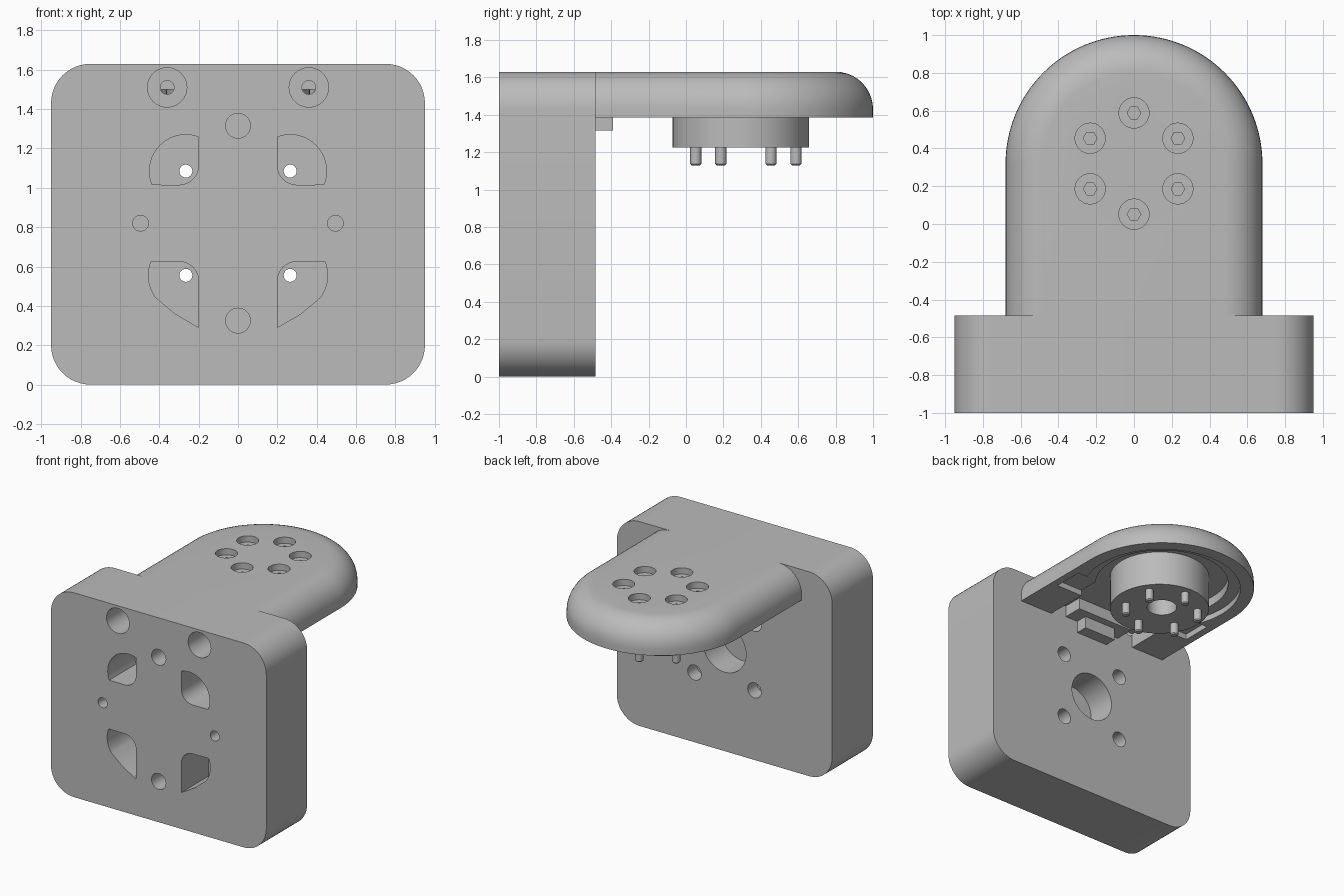
import bpy, bmesh
from math import cos, sin, radians, pi

cube = bpy.data.objects.get("Cube")
if cube:
    bpy.data.objects.remove(cube, do_unlink=True)

grey = bpy.data.materials.new("light_grey")
grey.use_nodes = True
COLOUR = (0.5, 0.5, 0.5, 1)
grey.diffuse_color = COLOUR
grey.node_tree.nodes["Principled BSDF"].inputs["Base Color"].default_value = COLOUR


def arc(cx, cy, r, start, end, n=12):
    """Points along an arc, angles in degrees."""
    steps = [radians(start + (end - start) * i / n) for i in range(n + 1)]
    return [(cx + r * cos(a), cy + r * sin(a)) for a in steps]


def disc(cx, cy, r, n=40):
    return arc(cx, cy, r, 0, 360, n)[:-1]


def box(x0, x1, y0, y1):
    return [(x0, y0), (x1, y0), (x1, y1), (x0, y1)]


def mirror(profile):
    return [(-u, v) for u, v in profile]


def prism(name, profile, axis, a, b, fillet=0):
    """Extrude a profile along y (profile in x, z) or z (profile in x, y)."""
    bm = bmesh.new()
    place = (lambda u, v, t: (u, t, v)) if axis == "y" else (lambda u, v, t: (u, v, t))
    low = [bm.verts.new(place(u, v, a)) for u, v in profile]
    high = [bm.verts.new(place(u, v, b)) for u, v in profile]
    bm.faces.new(low)
    bm.faces.new(high)
    for i in range(len(low)):
        j = (i + 1) % len(low)
        bm.faces.new((low[i], low[j], high[j], high[i]))
    bmesh.ops.recalc_face_normals(bm, faces=bm.faces)
    if fillet:
        # round the upper rim, leaving the straight joint edge sharp
        front = min(v.co.y for v in bm.verts) + 0.001
        rim = [e for e in bm.edges if all(v in high for v in e.verts)
               and not all(v.co.y < front for v in e.verts)]
        bmesh.ops.bevel(bm, geom=rim, offset=fillet, segments=10,
                        profile=0.5, affect="EDGES")
    mesh = bpy.data.meshes.new(name)
    bm.to_mesh(mesh)
    bm.free()
    mesh.materials.append(grey)
    obj = bpy.data.objects.new(name, mesh)
    bpy.context.collection.objects.link(obj)
    return obj


def cut(target, profile, axis, a, b):
    tool = prism("cutter", profile, axis, a, b)
    mod = target.modifiers.new("cut", "BOOLEAN")
    mod.operation = "DIFFERENCE"
    mod.solver = "EXACT"
    mod.object = tool
    bpy.context.view_layer.objects.active = target
    bpy.ops.object.modifier_apply(modifier=mod.name)
    bpy.data.objects.remove(tool, do_unlink=True)


FRONT, BACK, TOP, UNDER = -1, -0.485, 1.63, 1.385
MID_Z = 0.82      # height of the bolt pattern
HUB_Y = 0.32      # centre of the rounded arm end
OUT = 0.02        # cutter overshoot

# Mounting block with rounded corners
w, r = 0.95, 0.2
outline = (arc(w - r, TOP - r, r, 0, 90) + arc(r - w, TOP - r, r, 90, 180)
           + arc(r - w, r, r, 180, 270) + arc(w - r, r, r, 270, 360))
block = prism("mounting_block", outline, "y", FRONT, BACK)

# Front pockets, each with a rounded inner corner
upper = (arc(0.3, 1.115, 0.1, 180, 270, 8)
         + arc(0.265, 1.085, 0.185, -22, 110, 18))
lower = (arc(0.3, 0.525, 0.1, 180, 90, 8)
         + arc(0.265, 0.555, 0.19, 22, -36, 10) + [(0.32, 0.36), (0.2, 0.29)])
for pocket in (upper, lower):
    for shape in (pocket, mirror(pocket)):
        cut(block, shape, "y", FRONT - OUT, -0.66)

# Through holes behind the pockets, widened at the back
for x in (-0.265, 0.265):
    for z in (MID_Z - 0.265, MID_Z + 0.265):
        cut(block, disc(x, z, 0.033, 24), "y", -0.7, BACK + OUT)
        cut(block, disc(x, z, 0.06, 32), "y", -0.6, BACK + OUT)

# Blind holes in the front and the large bore in the back
for x, z, radius in ((0, 1.315, 0.063), (0, 0.325, 0.063),
                     (0.495, MID_Z, 0.04), (-0.495, MID_Z, 0.04)):
    cut(block, disc(x, z, radius, 32), "y", FRONT - OUT, -0.7)
cut(block, disc(0, MID_Z, 0.19, 48), "y", -0.72, BACK + OUT)

# Stepped arm screw holes
for x in (-0.36, 0.36):
    cut(block, disc(x, 1.51, 0.1), "y", FRONT - OUT, -0.65)
    cut(block, disc(x, 1.51, 0.035, 24), "y", -0.7, BACK + OUT)

# Arm with a half-round end and a filleted upper rim
plan = [(-0.68, BACK), (0.68, BACK)] + arc(0, HUB_Y, 0.68, 0, 180, 64)
arm = prism("arm", plan, "z", UNDER, TOP, fillet=0.2)

# Stepped hollow in the underside and its channel towards the block
CEILING = 1.5
cut(arm, disc(0, HUB_Y, 0.58, 64), "z", UNDER - OUT, 1.43)
cut(arm, disc(0, HUB_Y, 0.49, 64), "z", UNDER - OUT, CEILING)
cut(arm, box(-0.39, 0.39, BACK - OUT, HUB_Y), "z", UNDER - OUT, CEILING)
for side in (1, -1):
    notch = box(0.35, 0.62, -0.14, 0.1)
    cut(arm, notch if side > 0 else mirror(notch), "z", UNDER - OUT, 1.43)

# Screw recesses with hexagonal sockets, and screw tips below the hub
pins = []
for i in range(6):
    a = pi / 6 + i * pi / 3
    x, y = 0.268 * cos(a), HUB_Y + 0.268 * sin(a)
    cut(arm, disc(x, y, 0.08, 32), "z", 1.58, TOP + OUT)
    cut(arm, disc(x, y, 0.036, 6), "z", 1.54, TOP)
    pins.append(prism(f"screw_tip_{i + 1}", disc(x, y, 0.03, 20), "z", 1.13, 1.3))

# Chamfer the screw tips
for pin in pins:
    for v in pin.data.vertices:
        if v.co.z > 1.2:
            v.co.z = 1.24
    mod = pin.modifiers.new("chamfer", "BEVEL")
    mod.width = 0.008
    mod.segments = 1

# Hub with a central bore
hub = prism("hub", disc(0, 0.293, 0.365, 64), "z", 1.225, 1.51)
cut(hub, disc(0, HUB_Y, 0.11, 40), "z", 1.2, 1.45)

# Small tab under the root of the arm
tab = prism("tab", box(-0.14, 0.14, BACK, -0.39), "z", 1.315, 1.51)
base = prism("tab_base", box(-0.25, 0.25, BACK, -0.33), "z", 1.41, 1.51)

# Smooth the round surfaces and keep the edges sharp
for obj in [block, arm, hub, tab, base] + pins:
    bpy.ops.object.select_all(action="DESELECT")
    obj.select_set(True)
    bpy.context.view_layer.objects.active = obj
    bpy.ops.object.shade_smooth_by_angle(angle=radians(30))
